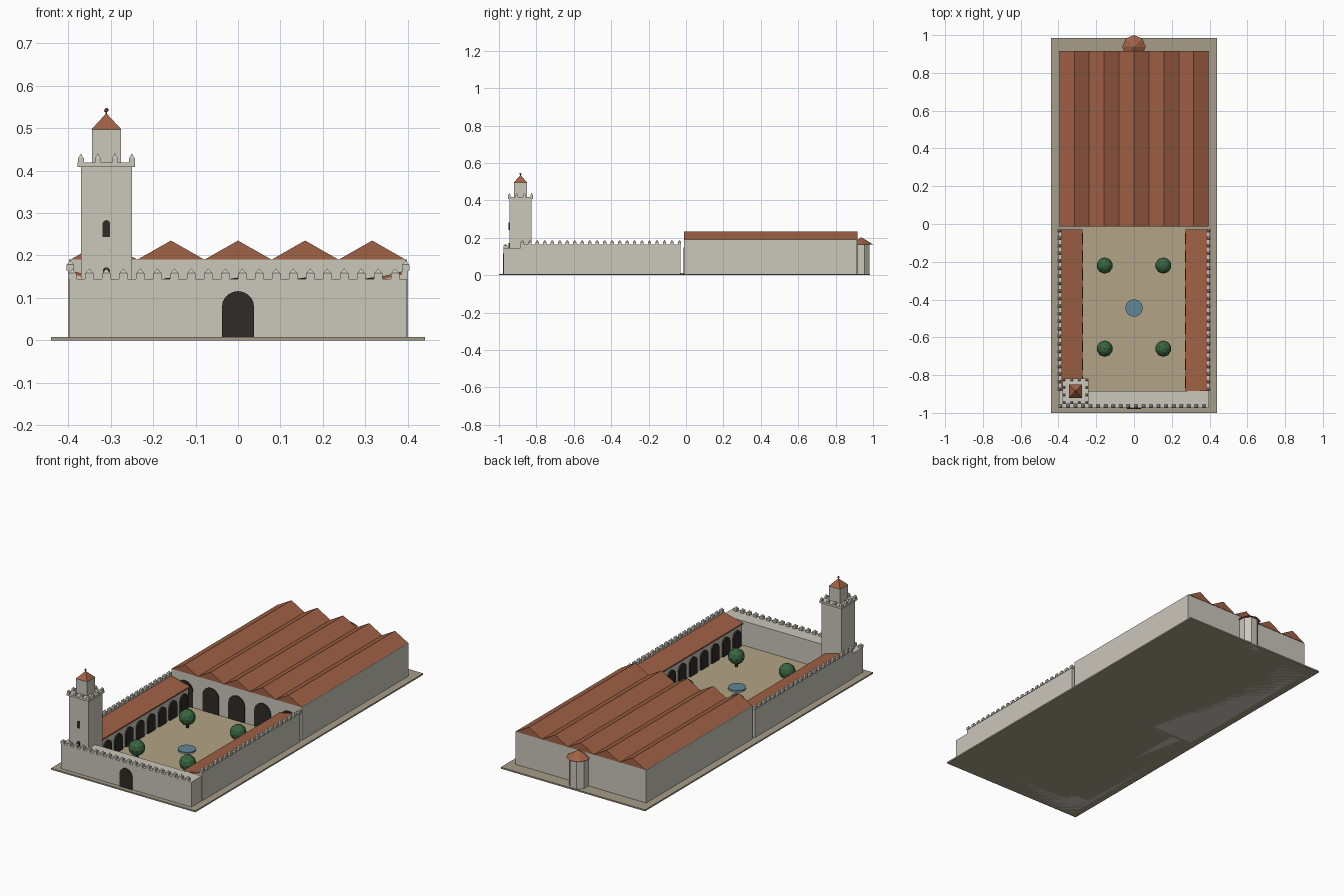
import bpy, bmesh, math
from mathutils import Matrix, Vector

if "Cube" in bpy.data.objects:
    bpy.data.objects.remove(bpy.data.objects["Cube"])


def mat(name, rgb):
    m = bpy.data.materials.new(name)
    m.diffuse_color = (*rgb, 1)
    m.use_nodes = True
    m.node_tree.nodes["Principled BSDF"].inputs["Base Color"].default_value = m.diffuse_color
    return m


STONE = mat("stone", (0.60, 0.57, 0.50))
PAVING = mat("paving", (0.38, 0.34, 0.25))
SAND = mat("sand", (0.45, 0.37, 0.24))
TILE = mat("tile", (0.35, 0.12, 0.06))
DARK = mat("dark_opening", (0.03, 0.024, 0.02))
LEAF = mat("leaf", (0.04, 0.13, 0.05))
WATER = mat("water", (0.12, 0.24, 0.31))


def finish(bm, name, material):
    bmesh.ops.recalc_face_normals(bm, faces=bm.faces)
    me = bpy.data.meshes.new(name)
    bm.to_mesh(me)
    bm.free()
    me.materials.append(material)
    ob = bpy.data.objects.new(name, me)
    bpy.context.collection.objects.link(ob)
    return ob


def add_box(bm, x0, x1, y0, y1, z0, z1):
    m = (Matrix.Translation(((x0 + x1) / 2, (y0 + y1) / 2, (z0 + z1) / 2))
         @ Matrix.Diagonal((x1 - x0, y1 - y0, z1 - z0, 1)))
    bmesh.ops.create_cube(bm, size=1, matrix=m)


def add_cone(bm, n, r1, r2, x, y, z0, z1, turn=0.0):
    m = Matrix.Translation((x, y, (z0 + z1) / 2)) @ Matrix.Rotation(turn, 4, 'Z')
    bmesh.ops.create_cone(bm, cap_ends=True, segments=n, radius1=r1, radius2=r2,
                          depth=z1 - z0, matrix=m)


def add_prism(bm, pts, a, b, axis='y'):
    """Extrude a (u, z) profile from a to b along the axis."""
    def place(u, z, t):
        return (u, t, z) if axis == 'y' else (t, u, z)
    lo = [bm.verts.new(place(u, z, a)) for u, z in pts]
    hi = [bm.verts.new(place(u, z, b)) for u, z in pts]
    bm.faces.new(lo)
    bm.faces.new(hi[::-1])
    for i in range(len(pts)):
        j = (i + 1) % len(pts)
        bm.faces.new((lo[i], lo[j], hi[j], hi[i]))


def arch(u, z0, width, height, n=10):
    r = width / 2
    top = [(u + r * math.cos(math.pi * i / n), z0 + height - r + r * math.sin(math.pi * i / n))
           for i in range(n + 1)]
    return [(u - r, z0), (u + r, z0)] + top


def box(name, material, *dims):
    bm = bmesh.new()
    add_box(bm, *dims)
    return finish(bm, name, material)


def cone(name, material, *args):
    bm = bmesh.new()
    add_cone(bm, *args)
    return finish(bm, name, material)


def prisms(name, material, profiles, a, b, axis='y'):
    bm = bmesh.new()
    for p in profiles:
        add_prism(bm, p, a, b, axis)
    return finish(bm, name, material)


def merlons(name, spots, z, w=0.02, h=0.014):
    bm = bmesh.new()
    for x, y in spots:
        add_box(bm, x - w / 2, x + w / 2, y - w / 2, y + w / 2, z, z + h)
        add_cone(bm, 4, w * 0.6, 0, x, y, z + h, z + h + 0.01, math.pi / 4)
    return finish(bm, name, STONE)


# Ground slab and courtyard
box("base_slab", PAVING, -0.44, 0.44, -1.0, 0.985, 0, 0.008)
box("courtyard_floor", SAND, -0.28, 0.28, -0.89, -0.012, 0.004, 0.011)

# Hall with five parallel gabled roofs
box("hall_walls", STONE, -0.398, 0.398, -0.01, 0.915, 0, 0.19)
P = 0.158
gables = [[(c - P / 2, 0.19), (c + P / 2, 0.19), (c, 0.235)]
          for c in [(i - 2) * P for i in range(5)]]
prisms("hall_gable_roofs", TILE, gables, -0.012, 0.917)
prisms("hall_arches", DARK, [arch((i - 2) * P, 0.008, 0.1, 0.14) for i in range(5)], -0.014, -0.005)

# Niche projecting from the back wall
cone("niche_walls", STONE, 8, 0.05, 0.05, 0, 0.935, 0, 0.165, math.pi / 8)
cone("niche_roof", TILE, 8, 0.062, 0, 0, 0.938, 0.165, 0.203)

# Front range with gate
box("front_range", STONE, -0.398, 0.398, -0.975, -0.885, 0, 0.145)
prisms("front_gate", DARK, [arch(0, 0.008, 0.076, 0.108)], -0.979, -0.97)
merlons("front_merlons", [(-0.39 + 0.04 * i, -0.965) for i in range(20)], 0.145)

# Side walls, galleries and their arches
for s, side in ((-1, "left"), (1, "right")):
    box(side + "_wall", STONE, *sorted((s * 0.386, s * 0.4)), -0.885, -0.03, 0, 0.165)
    merlons(side + "_merlons", [(s * 0.395, -0.875 + 0.04 * i) for i in range(22)], 0.165, 0.018)
    prisms(side + "_gallery", STONE,
           [[(s * 0.28, 0), (s * 0.388, 0), (s * 0.388, 0.155), (s * 0.28, 0.128)]],
           -0.885, -0.03)
    prisms(side + "_gallery_roof", TILE,
           [[(s * 0.272, 0.126), (s * 0.39, 0.155), (s * 0.39, 0.163), (s * 0.272, 0.134)]],
           -0.885, -0.03)
    step = 0.855 / 9
    prisms(side + "_gallery_arches", DARK,
           [arch(-0.885 + step * (i + 0.5), 0.008, 0.062, 0.1) for i in range(9)],
           s * 0.271, s * 0.283, 'x')

# Tower
TX, TY = -0.31, -0.885


def tower_box(name, half, z0, z1):
    box(name, STONE, TX - half, TX + half, TY - half, TY + half, z0, z1)


tower_box("tower_shaft", 0.06, 0, 0.408)
tower_box("tower_cornice", 0.068, 0.408, 0.419)
tower_box("tower_lantern", 0.034, 0.419, 0.497)
cone("tower_roof", TILE, 4, 0.035 * math.sqrt(2), 0, TX, TY, 0.497, 0.535, math.pi / 4)
prisms("tower_windows", DARK,
       [arch(TX, 0.13, 0.017, 0.042), arch(TX, 0.243, 0.018, 0.04)], TY - 0.063, TY - 0.055)
ring = set()
for t in (-0.06, -0.02, 0.02, 0.06):
    for e in (-0.06, 0.06):
        ring |= {(TX + t, TY + e), (TX + e, TY + t)}
merlons("tower_merlons", sorted(ring), 0.419, 0.014, 0.011)
bm = bmesh.new()
add_cone(bm, 6, 0.002, 0.002, TX, TY, 0.53, 0.542)
bmesh.ops.create_icosphere(bm, subdivisions=1, radius=0.006,
                           matrix=Matrix.Translation((TX, TY, 0.542)))
finish(bm, "tower_finial", TILE)

# Fountain
cone("fountain_basin", STONE, 16, 0.044, 0.044, 0, -0.445, 0.006, 0.018)
cone("fountain_water", WATER, 16, 0.046, 0.046, 0, -0.445, 0.016, 0.022)

# Courtyard trees
for i, (x, y) in enumerate([(a, b) for a in (-0.155, 0.155) for b in (-0.66, -0.22)]):
    cone(f"tree_trunk_{i + 1}", DARK, 6, 0.008, 0.006, x, y, 0.006, 0.04)
    bm = bmesh.new()
    bmesh.ops.create_icosphere(bm, subdivisions=2, radius=0.043,
                               matrix=Matrix.Translation((x, y, 0.068)))
    finish(bm, f"tree_crown_{i + 1}", LEAF)
